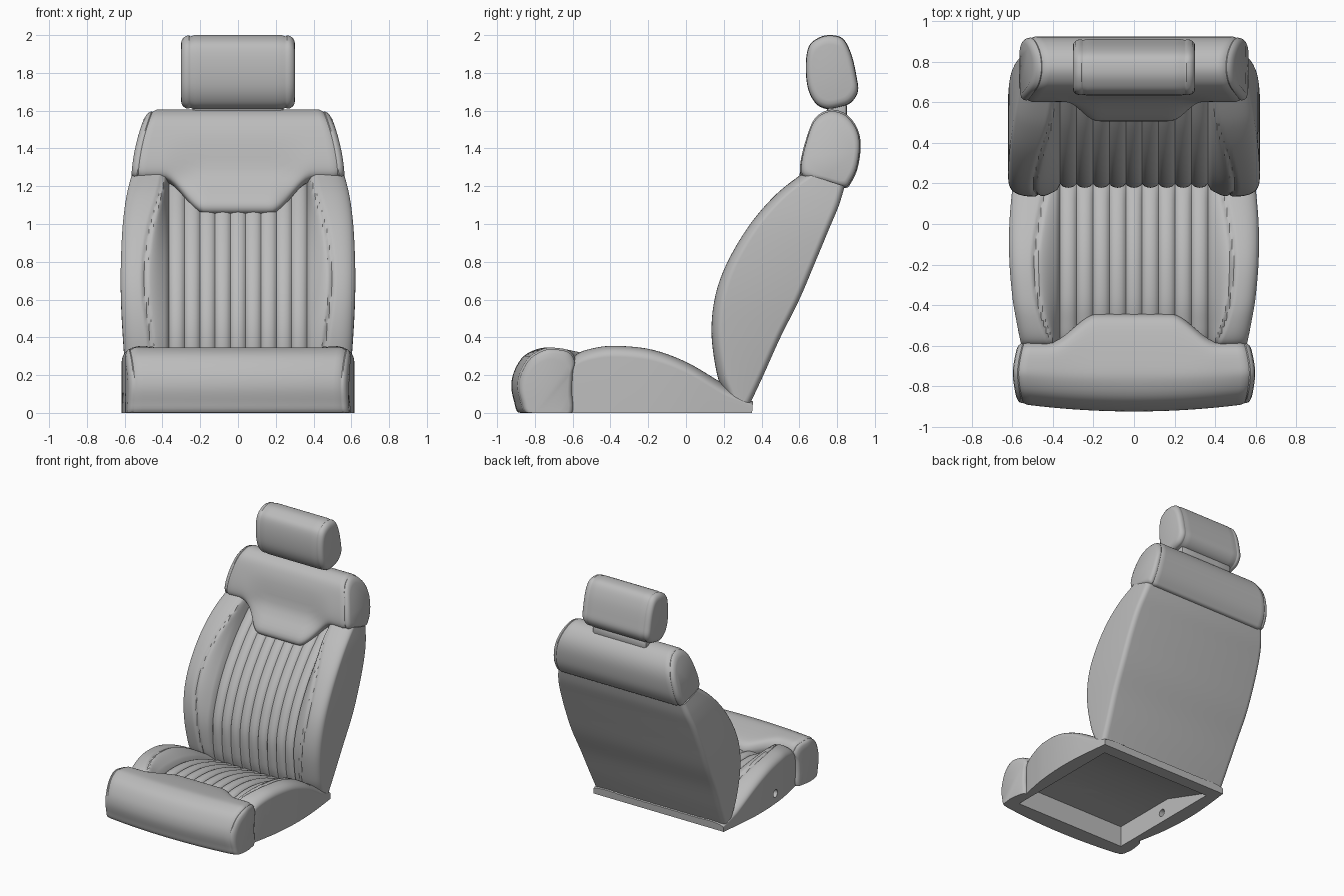
import bpy, bmesh, math
from mathutils import Vector

if "Cube" in bpy.data.objects:
    bpy.data.objects.remove(bpy.data.objects["Cube"])

leather = bpy.data.materials.new("grey leather")
leather.use_nodes = True
leather.diffuse_color = (0.5, 0.5, 0.5, 1)
leather.node_tree.nodes["Principled BSDF"].inputs["Base Color"].default_value = (0.5, 0.5, 0.5, 1)

RIB = 0.081            # width of one stitched rib
RIB_EDGE = 4.5 * RIB   # nine ribs across


def smoothstep(a, b, v):
    k = min(max((v - a) / (b - a), 0), 1)
    return k * k * (3 - 2 * k)


def spline(pts, t, closed=False):
    """Point on a curve through evenly spaced points, t from 0 to 1."""
    n = len(pts)
    f = t * (n if closed else n - 1)
    i = int(f) if closed else min(int(f), n - 2)
    pick = lambda k: Vector(pts[k % n] if closed else pts[min(max(k, 0), n - 1)])
    a, b, c, d = (pick(i + k) for k in (-1, 0, 1, 2))
    u = f - i
    return 0.5 * (2 * b + (c - a) * u + (2 * a - 5 * b + 4 * c - d) * u**2
                  + (3 * b - a - 3 * c + d) * u**3)


def loft(name, rings):
    """Skin closed rings of equal length and cap both ends."""
    bm = bmesh.new()
    rows = [[bm.verts.new(p) for p in ring] for ring in rings]
    n = len(rows[0])
    for r, s in zip(rows, rows[1:]):
        for i in range(n):
            j = (i + 1) % n
            bm.faces.new((r[i], r[j], s[j], s[i]))
    bm.faces.new(rows[0])
    bm.faces.new(rows[-1])
    bmesh.ops.recalc_face_normals(bm, faces=bm.faces)
    mesh = bpy.data.meshes.new(name)
    bm.to_mesh(mesh)
    bm.free()
    ob = bpy.data.objects.new(name, mesh)
    bpy.context.collection.objects.link(ob)
    mesh.materials.append(leather)
    return ob


def ribbed_panel(name, front, back, shape, rows, back_round):
    """Ribbed centre between two bolsters; shape holds (half width, recess, seam place)."""
    rings = []
    for r in range(rows + 1):
        t = r / rows
        f, b = spline(front, t), spline(back, t)
        width, recess, seam = spline(shape, t)
        reach = (b - f).length
        edge = min(0.06, 0.4 * reach)
        half = []
        for k in range(37):                      # ribs, from the middle outwards
            x = RIB_EDGE * k / 36
            groove = 1 - abs(math.cos(math.pi * x / RIB)) ** 0.6
            half.append((x, recess + min(0.02, 0.5 * recess) * groove))
        for k in range(1, 33):                   # bolster with its curved seam
            u = math.sin(math.pi / 2 * k / 32)
            if u < seam:
                d = recess * (1 - math.sin(math.pi / 2 * u / seam))
            else:
                d = edge * (1 - math.sqrt(max(0, 1 - ((u - seam) / (1 - seam)) ** 3)))
            d += min(0.014, 0.1 * reach) * math.exp(-((u - seam) / 0.04) ** 2)
            half.append((RIB_EDGE + (width - RIB_EDGE) * u, d))
        section = [(-x, d) for x, d in half[:0:-1]] + half
        corner = []                              # rounded rear corner
        for k in range(7):
            a = math.pi / 2 * k / 6
            corner.append((width - 0.04 * (1 - math.cos(a)), reach - back_round * (1 - math.sin(a))))
        section += corner + [(0, reach)] + [(-x, d) for x, d in corner[::-1]]
        ring = []
        for x, d in section:
            p = f + (b - f) * (d / reach)
            ring.append((x, p.x, p.y))
        rings.append(ring)
    return loft(name, rings)


def pillow(name, profile, centre, stations, deform=lambda x, y, z: (x, y, z), steps=64):
    """Side profile swept across x; stations are (x, scale), mirrored."""
    both = [(-x, s) for x, s in stations[::-1]] + stations
    rings = []
    for x, s in both:
        ring = []
        for k in range(steps):
            p = spline(profile, k / steps, closed=True)
            y, z = (centre[i] + (p[i] - centre[i]) * s for i in (0, 1))
            ring.append(deform(x, y, z))
        rings.append(ring)
    return loft(name, rings)


def body_stations(end, count=24):
    return [(end * (k + 0.5) / count, 1) for k in range(count)]


def cut(ob, cutter):
    mod = ob.modifiers.new("cut", "BOOLEAN")
    mod.operation = "DIFFERENCE"
    mod.solver = "EXACT"
    mod.object = cutter
    bpy.context.view_layer.objects.active = ob
    bpy.ops.object.modifier_apply(modifier=mod.name)


# Backrest
ribbed_panel(
    "backrest",
    [(.21, .09), (.165, .2), (.135, .42), (.155, .62), (.22, .8), (.34, 1.0), (.48, 1.16), (.62, 1.27)],
    [(.34, .05), (.41, .2), (.5, .4), (.6, .6), (.685, .8), (.76, .98), (.81, 1.1), (.84, 1.2)],
    [(.585, .02, .3), (.595, .03, .35), (.61, .045, .42), (.62, .075, .5),
     (.62, .1, .5), (.61, .12, .4), (.59, .12, .24), (.565, .1, .15)],
    48, 0.035)

# Seat cushion
cushion = ribbed_panel(
    "seat_cushion",
    [(-.615, .24), (-.58, .31), (-.48, .345), (-.36, .355), (-.18, .335), (0, .27), (.18, .165), (.355, .06)],
    [(-.61, 0), (-.58, 0), (-.48, 0), (-.36, 0), (-.18, 0), (0, 0), (.18, 0), (.35, 0)],
    [(.55, .1, .2), (.56, .1, .25), (.58, .1, .4), (.6, .09, .48),
     (.615, .08, .5), (.615, .06, .42), (.6, .03, .3), (.58, .004, .2)],
    48, 0)


# Front roll, with a tongue running back over the ribs
def roll_shape(x, y, z):
    x *= 1 - 0.04 * ((y + 0.76) / 0.16) ** 2
    y += 0.04 * (x / 0.58) ** 2 * smoothstep(-0.65, -0.85, y)
    k = smoothstep(0.42, 0.18, abs(x)) * smoothstep(-0.75, -0.6, y)
    return x, y + 0.14 * k, max(z - 0.03 * k, 0)


roll = pillow(
    "front_roll",
    [(-.6, 0), (-.6, .12), (-.595, .22), (-.585, .28), (-.62, .33), (-.7, .345), (-.78, .34), (-.86, .3),
     (-.91, .22), (-.925, .14), (-.91, .06), (-.885, 0), (-.8, 0), (-.7, 0)],
    (-.75, 0),
    body_stations(.56) + [(.564, .975), (.569, .965), (.575, .975), (.586, .96), (.594, .91), (.598, .82)],
    roll_shape)


# Shoulder pillow, with a flap reaching down over the ribs
def shoulder_shape(x, y, z):
    x *= 1 - 0.15 * ((z - 1.2) / 0.4) ** 2
    k = smoothstep(0.4, 0.17, abs(x)) * smoothstep(0.8, 0.64, y)
    z -= 0.185 * k * smoothstep(1.48, 1.25, z)
    return x, y - 0.1 * k * smoothstep(1.29, 1.08, z), z


pillow(
    "shoulder_pillow",
    [(.61, 1.26), (.605, 1.32), (.63, 1.43), (.67, 1.54), (.72, 1.59), (.78, 1.605), (.85, 1.58), (.905, 1.51),
     (.925, 1.42), (.91, 1.3), (.875, 1.22), (.84, 1.19), (.74, 1.215), (.65, 1.235)],
    (.77, 1.37),
    body_stations(.52) + [(.524, .965), (.53, .95), (.536, .965), (.55, .94), (.56, .88), (.566, .78)],
    shoulder_shape)

# Headrest and its neck
pillow(
    "headrest",
    [(.645, 1.72), (.634, 1.84), (.65, 1.94), (.7, 1.985), (.76, 2), (.83, 1.982), (.875, 1.9), (.903, 1.78),
     (.91, 1.7), (.87, 1.64), (.8, 1.615), (.74, 1.61), (.685, 1.64)],
    (.77, 1.8),
    body_stations(.245, 8) + [(.25, .97), (.254, .97), (.26, .99), (.275, .98), (.29, .93), (.299, .85), (.302, .75)])
pillow(
    "headrest_neck",
    [(.76, 1.55), (.755, 1.64), (.845, 1.64), (.84, 1.55)],
    (.8, 1.6),
    [(.1, 1), (.22, 1), (.235, .9), (.24, .7)], steps=24)

# Hollow underside, and a bolt hole in the right side
hollow_outline = [(-.75, -.1), (-.75, .17), (-.2, .17), (.25, .02), (.25, -.1)]
hollow = loft("hollow_cutter", [[(x, y, z) for y, z in hollow_outline] for x in (-.5, .5)])
turns = [math.tau * k / 20 for k in range(20)]
hole = loft("hole_cutter", [[(x, -.27 + .03 * math.cos(a), .08 + .03 * math.sin(a)) for a in turns]
                            for x in (-.75, -.45)])
cut(roll, hollow)
cut(cushion, hollow)
cut(cushion, hole)
for cutter in (hollow, hole):
    bpy.data.objects.remove(cutter)

# Soft shading with crisp seams
bpy.ops.object.select_all(action="DESELECT")
for ob in bpy.context.collection.objects:
    if ob.type == "MESH":
        ob.select_set(True)
        bpy.context.view_layer.objects.active = ob
bpy.ops.object.shade_smooth_by_angle(angle=math.radians(40))
